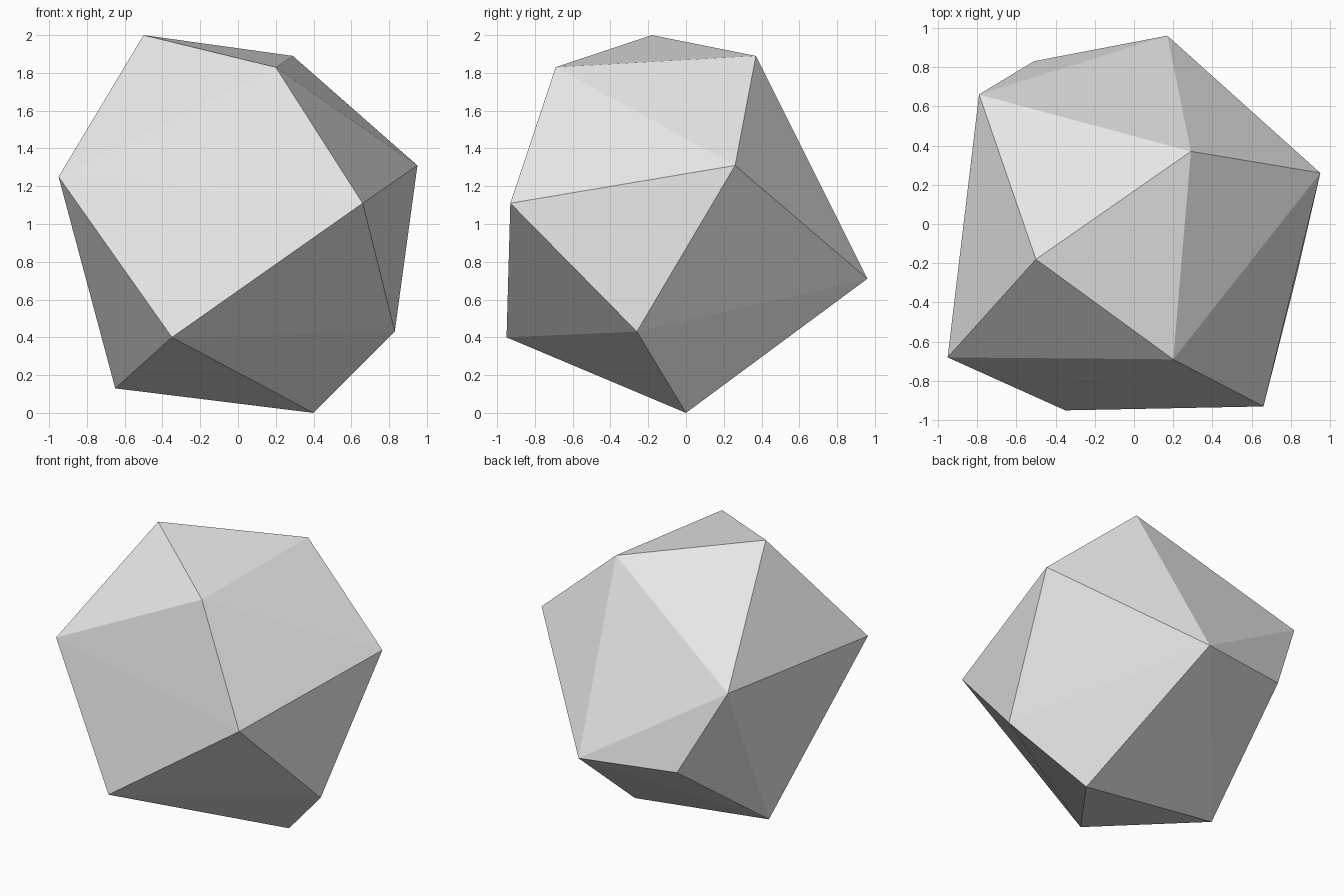
import bpy
import bmesh

# Remove the default object
default = bpy.data.objects.get("Cube")
if default:
    bpy.data.objects.remove(default, do_unlink=True)


def make_material(name, color):
    mat = bpy.data.materials.new(name)
    mat.use_nodes = True
    mat.diffuse_color = color
    mat.node_tree.nodes["Principled BSDF"].inputs["Base Color"].default_value = color
    return mat


def faceted_stone(name, corners, mat):
    """Wrap a convex, flat-shaded triangle skin around the corner points."""
    bm = bmesh.new()
    for corner in corners:
        bm.verts.new(corner)
    bmesh.ops.convex_hull(bm, input=bm.verts[:])
    bmesh.ops.recalc_face_normals(bm, faces=bm.faces[:])
    for face in bm.faces:
        face.smooth = False
    mesh = bpy.data.meshes.new(name)
    bm.to_mesh(mesh)
    bm.free()
    mesh.materials.append(mat)
    obj = bpy.data.objects.new(name, mesh)
    bpy.context.collection.objects.link(obj)
    return obj


# Crown, upper belt, lower belt and foot corners of the stone
crown = [(-0.5, -0.18, 2.0), (0.29, 0.37, 1.89), (0.2, -0.69, 1.83)]
upper_belt = [(0.95, 0.26, 1.31), (0.66, -0.93, 1.11),
              (-0.95, -0.68, 1.25), (-0.79, 0.66, 1.31)]
lower_belt = [(0.17, 0.96, 0.71), (-0.51, 0.83, 0.74),
              (-0.35, -0.95, 0.4), (0.83, -0.26, 0.43)]
foot = [(-0.65, 0.0, 0.13), (0.4, 0.0, 0.0)]

stone_grey = make_material("stone_grey", (0.8, 0.8, 0.8, 1.0))
faceted_stone("stone", crown + upper_belt + lower_belt + foot, stone_grey)
